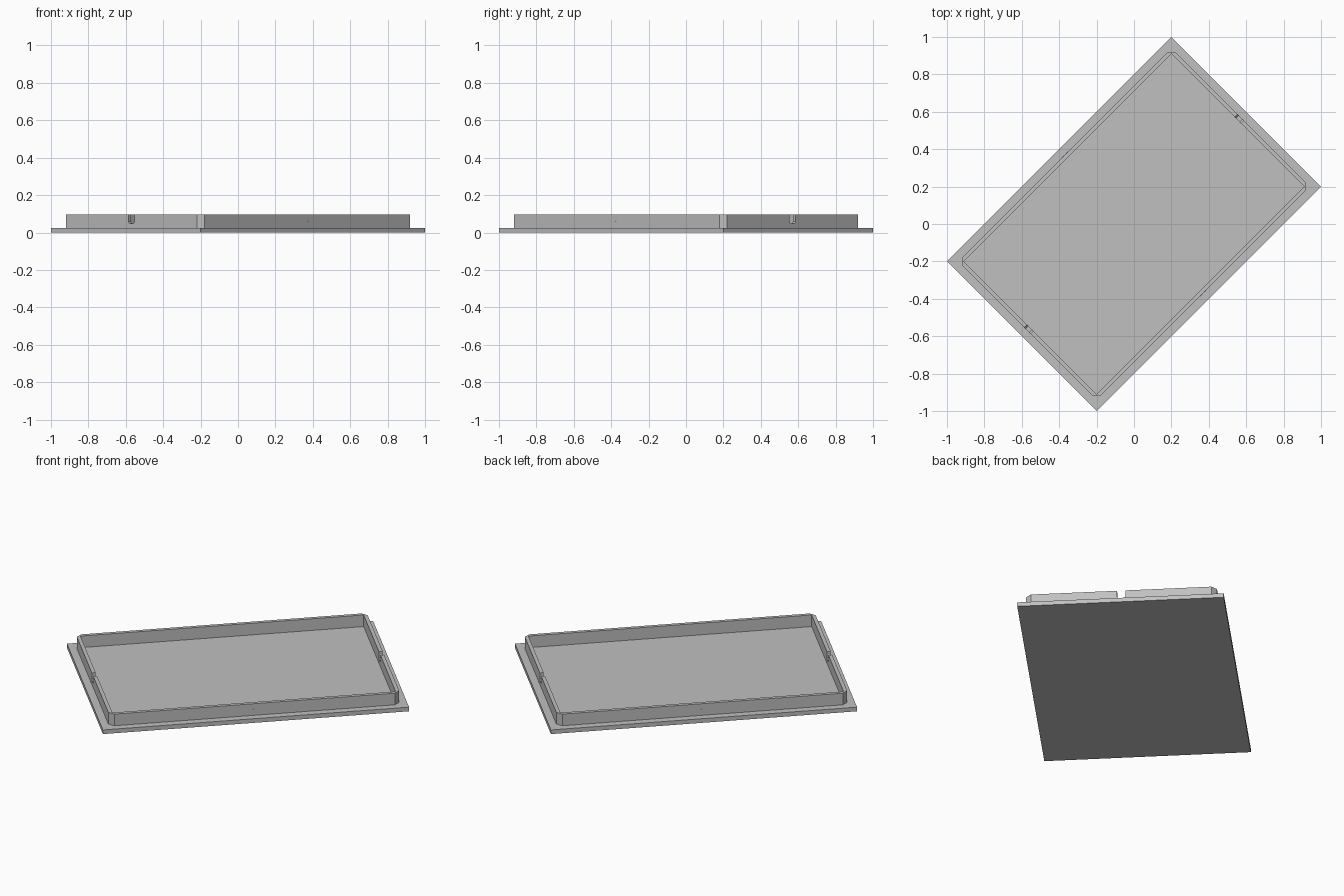
import bpy, bmesh, math
from mathutils import Matrix

if "Cube" in bpy.data.objects:
    bpy.data.objects.remove(bpy.data.objects["Cube"])

TURN = Matrix.Rotation(math.radians(45), 4, 'Z')
PLATE_X, PLATE_Y, PLATE_TOP = 0.8485, 0.5657, 0.025
WALL_X, WALL_Y, WALL_TOP = 0.806, 0.523, 0.095
THICK, CHAMFER = 0.021, 0.0285

grey = bpy.data.materials.new("grey")
grey.diffuse_color = (0.53, 0.53, 0.53, 1)
grey.use_nodes = True
grey.node_tree.nodes["Principled BSDF"].inputs["Base Color"].default_value = grey.diffuse_color


def prism(name, points, direction):
    """Extrude a closed outline and turn it to the diagonal."""
    bm = bmesh.new()
    face = bm.faces.new([bm.verts.new(p) for p in points])
    new = bmesh.ops.extrude_face_region(bm, geom=[face])["geom"]
    bmesh.ops.translate(bm, vec=direction,
                        verts=[g for g in new if isinstance(g, bmesh.types.BMVert)])
    bmesh.ops.recalc_face_normals(bm, faces=bm.faces)
    bm.transform(TURN)
    mesh = bpy.data.meshes.new(name)
    bm.to_mesh(mesh)
    bm.free()
    mesh.materials.append(grey)
    obj = bpy.data.objects.new(name, mesh)
    bpy.context.collection.objects.link(obj)
    return obj


def rectangle(x, y, z):
    return [(-x, -y, z), (x, -y, z), (x, y, z), (-x, y, z)]


def cut(target, cutter):
    mod = target.modifiers.new("cut", 'BOOLEAN')
    mod.operation, mod.solver, mod.object = 'DIFFERENCE', 'EXACT', cutter
    bpy.context.view_layer.objects.active = target
    bpy.ops.object.modifier_apply(modifier=mod.name)
    bpy.data.objects.remove(cutter)


# Flat base plate
prism("base_plate", rectangle(PLATE_X, PLATE_Y, 0), (0, 0, PLATE_TOP))

# Raised rim with chamfered outer corners
x, y, c = WALL_X, WALL_Y, CHAMFER
outline = [(-x + c, -y), (x - c, -y), (x, -y + c), (x, y - c),
           (x - c, y), (-x + c, y), (-x, y - c), (-x, -y + c)]
rim = prism("rim_wall", [(px, py, PLATE_TOP) for px, py in outline],
            (0, 0, WALL_TOP - PLATE_TOP))
cut(rim, prism("rim_opening", rectangle(x - THICK, y - THICK, -0.05), (0, 0, 0.3)))

# Notch with a bevelled floor in the middle of each short wall
notch = [(-0.023, 0.12), (-0.023, 0.058), (-0.014, 0.047),
         (0.014, 0.047), (0.023, 0.058), (0.023, 0.12)]
for side in (-1, 1):
    cut(rim, prism("notch_cutter", [(side * 0.75, py, pz) for py, pz in notch],
                   (side * 0.1, 0, 0)))

# Pair of tiny catches on the outside of each long wall
for side in (-1, 1):
    for px in (-0.016, 0.016):
        profile = [(px - 0.009, side * (y - 0.002), 0.058), (px + 0.009, side * (y - 0.002), 0.058),
                   (px + 0.009, side * (y - 0.002), 0.062), (px - 0.009, side * (y - 0.002), 0.062)]
        prism("side_catch", profile, (0, side * 0.004, 0))
